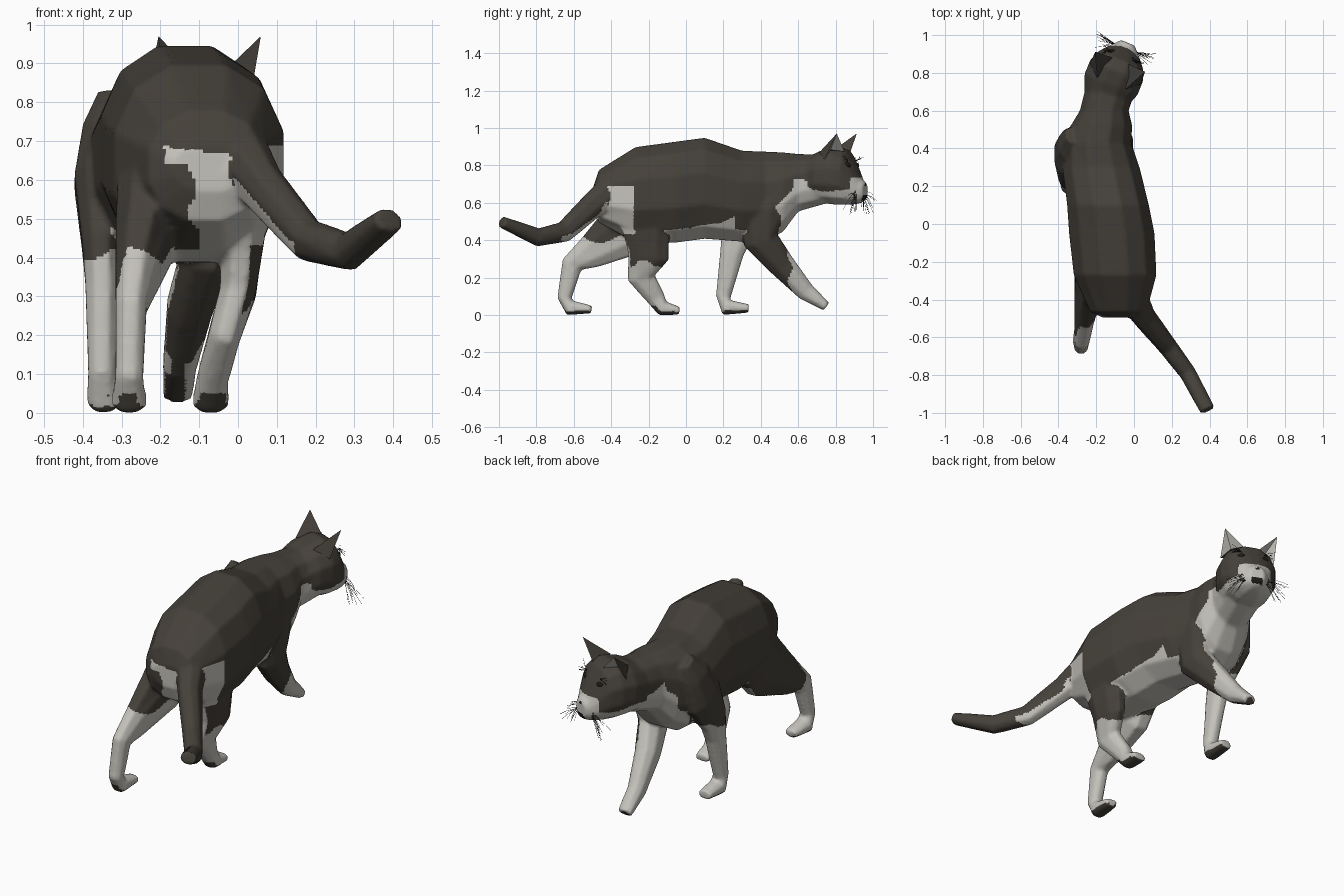
import bpy, bmesh, math, random
from mathutils import Vector, Matrix
from mathutils.bvhtree import BVHTree

if "Cube" in bpy.data.objects:
    bpy.data.objects.remove(bpy.data.objects["Cube"])

random.seed(4)


def material(name, rgb):
    m = bpy.data.materials.new(name)
    m.diffuse_color = (*rgb, 1)
    m.use_nodes = True
    m.node_tree.nodes["Principled BSDF"].inputs["Base Color"].default_value = m.diffuse_color
    return m


DARK = material("dark brown fur", (0.060, 0.052, 0.042))
WHITE = material("white fur", (0.56, 0.545, 0.50))
BLACK = material("black", (0.012, 0.011, 0.010))
MATS = [DARK, WHITE, BLACK]
X, Z = Vector((1, 0, 0)), Vector((0, 0, 1))


def make_object(name, me):
    for m in MATS:
        me.materials.append(m)
    ob = bpy.data.objects.new(name, me)
    bpy.context.collection.objects.link(ob)
    return ob


def shade(ob, angle):
    bpy.ops.object.select_all(action='DESELECT')
    ob.select_set(True)
    bpy.context.view_layer.objects.active = ob
    bpy.ops.object.shade_smooth_by_angle(angle=math.radians(angle))


cat = bmesh.new()            # all fur parts, fused later
part = cat.faces.layers.int.new("part")
rules = []                   # one colour rule (centre, normal) per part


def loft(rings, rule, sides=10, power=1.0):
    """Skin elliptical rings (centre, half axis a, half axis b)."""
    loops, faces = [], []
    for c, a, b in rings:
        loop = []
        for i in range(sides):
            t = 2 * math.pi * (i + 0.5) / sides
            ca, sa = math.cos(t), math.sin(t)
            p = (c + a * math.copysign(abs(ca) ** power, ca)
                 + b * math.copysign(abs(sa) ** power, sa))
            p.z = max(p.z, 0.0)
            loop.append(cat.verts.new(p))
        loops.append(loop)
    for l, k in zip(loops, loops[1:]):
        for i in range(sides):
            j = (i + 1) % sides
            faces.append(cat.faces.new((l[i], l[j], k[j], k[i])))
    faces += [cat.faces.new(loops[0]), cat.faces.new(loops[-1])]
    for f in faces:
        f[part] = len(rules)
    rules.append(rule)


def limb(pts, rule, sides=8):
    """Tube through (x, y, z, half width, half depth) points."""
    cs = [Vector(p[:3]) for p in pts]
    rings = []
    for i, p in enumerate(pts):
        t = (cs[min(i + 1, len(cs) - 1)] - cs[max(i - 1, 0)]).normalized()
        b = t.cross(X).normalized()
        a = b.cross(t).normalized()
        rings.append((cs[i], a * p[3], b * p[4]))
    loft(rings, rule, sides, 0.9)


def wave(c):
    return 0.016 * math.sin(23 * c.y + 17 * c.x) + 0.012 * math.sin(41 * c.z + 29 * c.x)


# Trunk: y, left, right, bottom, top
def body_rule(c, n):
    w = wave(c)
    chest = c.y > 0.44 + 0.45 * (c.z - 0.42) + w and c.z < 0.73 - 0.25 * (c.y - 0.57) + w
    belly = -0.3 < c.y < 0.26 and c.z < 0.41 + 0.38 * (c.y + 0.05) + w
    under = n.z < -0.55 and c.z < (0.52 if c.y > -0.25 else 0.42)
    rump = (c.y < -0.28 and c.x > -0.11 + w
            and c.z < (0.69 if c.x > 0.03 else 0.65 + w / 2))
    band = c.y < -0.42 and -0.19 < c.x < -0.02 and abs(c.z - 0.655 + 0.12 * (c.x + 0.1)) < 0.02
    return 1 if chest or belly or under or rump or band else 0


BODY = [(-0.495, -0.17, 0.03, 0.57, 0.69), (-0.465, -0.235, 0.07, 0.49, 0.78),
        (-0.27, -0.325, 0.125, 0.38, 0.905), (-0.05, -0.35, 0.115, 0.38, 0.935),
        (0.10, -0.36, 0.085, 0.40, 0.955), (0.30, -0.385, 0.035, 0.385, 0.885),
        (0.43, -0.375, -0.01, 0.39, 0.88), (0.52, -0.34, -0.005, 0.44, 0.875),
        (0.60, -0.29, -0.025, 0.55, 0.865), (0.74, -0.255, 0.02, 0.59, 0.86)]
loft([(Vector(((l + r) / 2, y, (b + t) / 2)), X * (r - l) / 2, Z * (t - b) / 2)
      for y, l, r, b, t in BODY], body_rule, 12, 0.87)

# Head, turned a little towards +x
YAW = math.radians(-22)
HEAD = Matrix.Translation((-0.103, 0.785, 0)) @ Matrix.Rotation(YAW, 4, 'Z')
SIDE = Matrix.Rotation(YAW, 3, 'Z') @ X
INV = HEAD.inverted()


def head_rule(c, n):
    p = INV @ c
    if p.y > 0.165 and abs(p.x) < 0.013 and 0.685 < p.z < 0.702:
        return 2
    if p.y > 0.14 and abs(p.x) < 0.03 and 0.61 < p.z < 0.637:
        return 2
    return 1 if p.z < 0.665 + 0.5 * wave(c) or (p.y > 0.135 and p.z < 0.735) else 0


SKULL = [(-0.13, 0.125, 0.60, 0.85), (-0.05, 0.155, 0.595, 0.885),
         (0.03, 0.155, 0.585, 0.905), (0.09, 0.13, 0.585, 0.88),
         (0.13, 0.095, 0.59, 0.80), (0.165, 0.062, 0.60, 0.725), (0.188, 0.04, 0.615, 0.71)]
loft([(HEAD @ Vector((0, u, (b + t) / 2)), SIDE * w, Z * (t - b) / 2)
      for u, w, b, t in SKULL], head_rule, 12, 0.9)

# Tail, pale underneath near the root
limb([(-0.02, -0.37, 0.70, 0.085, 0.085), (0.06, -0.50, 0.585, 0.06, 0.072),
      (0.18, -0.65, 0.445, 0.05, 0.058), (0.285, -0.79, 0.415, 0.046, 0.05),
      (0.39, -0.985, 0.497, 0.042, 0.032)],
     lambda c, n: int(n.z < -0.28 and c.y > -0.67 + wave(c)))


# Legs: white socks with dark patches and soles
def sole(c, n):
    return n.z < -0.4 and c.z < 0.05


# hind left, stretched back with a full thigh
limb([(-0.22, -0.18, 0.64, 0.095, 0.17), (-0.24, -0.33, 0.45, 0.08, 0.165),
      (-0.265, -0.51, 0.335, 0.055, 0.095), (-0.275, -0.61, 0.27, 0.042, 0.06),
      (-0.28, -0.65, 0.09, 0.038, 0.04), (-0.28, -0.62, 0.035, 0.047, 0.047),
      (-0.275, -0.505, 0.03, 0.037, 0.022)],
     lambda c, n: 0 if sole(c, n) or (n.x < -0.45 and c.y > -0.58 + wave(c) and c.z > 0.26)
     else int(c.z < 0.41 + wave(c)))
# hind right
limb([(0.01, -0.26, 0.66, 0.09, 0.17), (0.01, -0.21, 0.44, 0.06, 0.13),
      (0.0, -0.20, 0.31, 0.05, 0.115), (-0.035, -0.24, 0.20, 0.044, 0.077),
      (-0.065, -0.16, 0.09, 0.042, 0.052), (-0.07, -0.125, 0.035, 0.049, 0.044),
      (-0.07, -0.035, 0.022, 0.042, 0.022)],
     lambda c, n: 0 if sole(c, n) else int(
         c.z < 0.27 + wave(c) or (n.x < -0.3 and c.z < 0.6)
         or (n.y < -0.5 and c.x < 0.03 and c.z < 0.5)
         or (c.y < -0.27 and 0.43 < c.z < 0.69)))
# front left
limb([(-0.315, 0.47, 0.81, 0.05, 0.05), (-0.34, 0.42, 0.72, 0.065, 0.095),
      (-0.36, 0.37, 0.59, 0.066, 0.125), (-0.355, 0.27, 0.43, 0.05, 0.09),
      (-0.35, 0.245, 0.33, 0.046, 0.067), (-0.35, 0.20, 0.10, 0.038, 0.042),
      (-0.345, 0.215, 0.04, 0.047, 0.047), (-0.345, 0.335, 0.035, 0.037, 0.024)],
     lambda c, n: 0 if sole(c, n) else int(c.z < 0.42 + wave(c)))
# front right, reaching forward
limb([(-0.07, 0.46, 0.76, 0.03, 0.05), (-0.06, 0.40, 0.58, 0.06, 0.13),
      (-0.085, 0.40, 0.40, 0.068, 0.10), (-0.125, 0.51, 0.27, 0.062, 0.075),
      (-0.15, 0.64, 0.125, 0.046, 0.052), (-0.155, 0.75, 0.045, 0.04, 0.027)],
     lambda c, n: 0 if (c.y < 0.57 + wave(c) and (n.x > 0.3 or n.y < -0.25 or c.z > 0.62))
     or (n.z < -0.5 and c.x < -0.135) else 1)

# Fuse all fur parts into one skin, soften the seams, then colour it part by part
bmesh.ops.recalc_face_normals(cat, faces=cat.faces)
cat.faces.ensure_lookup_table()
tree = BVHTree.FromBMesh(cat)
ids = [f[part] for f in cat.faces]
rough = bpy.data.meshes.new("rough")
cat.to_mesh(rough)
cat.free()
helper = bpy.data.objects.new("helper", rough)
bpy.context.collection.objects.link(helper)
rem = helper.modifiers.new("fuse", 'REMESH')
rem.mode = 'VOXEL'
rem.voxel_size = 0.0095
smooth = helper.modifiers.new("soften", 'SMOOTH')
smooth.factor = 0.5
smooth.iterations = 4
dg = bpy.context.evaluated_depsgraph_get()
skin = bpy.data.meshes.new_from_object(helper.evaluated_get(dg))
skin.name = "body"
bpy.data.objects.remove(helper)
skin.materials.clear()
body = make_object("body", skin)
for p in skin.polygons:
    hit = tree.find_nearest(p.center)[2]
    p.material_index = rules[ids[hit]](p.center, p.normal)
shade(body, 60)

# Ears with pale hollow fronts, eyes and whiskers on both sides
for s, tag in ((-1, "left"), (1, "right")):
    bm = bmesh.new()
    inner, outer, back, tip, hollow = [bm.verts.new(HEAD @ Vector((s * x, y, z))) for x, y, z in (
        (0.045, 0.085, 0.875), (0.145, 0.01, 0.83), (0.08, -0.045, 0.87),
        (0.142, 0.08, 0.97), (0.092, 0.025, 0.885))]
    for k, tri in enumerate(((inner, hollow, tip), (hollow, outer, tip), (inner, back, tip),
                             (back, outer, tip), (inner, back, hollow), (back, outer, hollow))):
        bm.faces.new(tri).material_index = int(k < 2)
    bmesh.ops.recalc_face_normals(bm, faces=bm.faces)
    ear = bpy.data.meshes.new(tag + "_ear")
    bm.to_mesh(ear)
    bm.free()
    shade(make_object(tag + "_ear", ear), 25)

    bm = bmesh.new()
    bmesh.ops.create_icosphere(bm, subdivisions=2, radius=1, matrix=HEAD @ Matrix.Translation(
        (s * 0.068, 0.112, 0.80)) @ Matrix.Rotation(-s * 0.6, 4, 'Z')
        @ Matrix.Diagonal((0.022, 0.011, 0.013, 1)))
    for f in bm.faces:
        f.material_index = 2
    eye = bpy.data.meshes.new(tag + "_eye")
    bm.to_mesh(eye)
    bm.free()
    shade(make_object(tag + "_eye", eye), 50)

    cu = bpy.data.curves.new(tag + "_whiskers", 'CURVE')
    cu.dimensions = '3D'
    cu.bevel_depth = 0.0008
    cu.bevel_resolution = 0
    cu.materials.append(BLACK)
    for k in range(26):
        brow = k > 15
        start = Vector((s * (0.06 if brow else 0.05), 0.11 if brow else 0.155,
                        0.825 if brow else random.uniform(0.63, 0.67)))
        reach = random.uniform(0.04, 0.08) if brow else random.uniform(0.07, 0.13)
        d = Vector((s * random.uniform(0.5, 1), random.uniform(-0.3, 0.25),
                    random.uniform(-0.1, 0.8) if brow else random.uniform(-0.7, 0.2)))
        d = d.normalized() * reach
        sp = cu.splines.new('POLY')
        sp.points.add(3)
        for i in range(4):
            f = i / 3
            p = HEAD @ (start + d * f - Z * (0.01 if brow else 0.04) * f * f)
            sp.points[i].co = (*p, 1)
    bpy.context.collection.objects.link(bpy.data.objects.new(tag + "_whiskers", cu))
